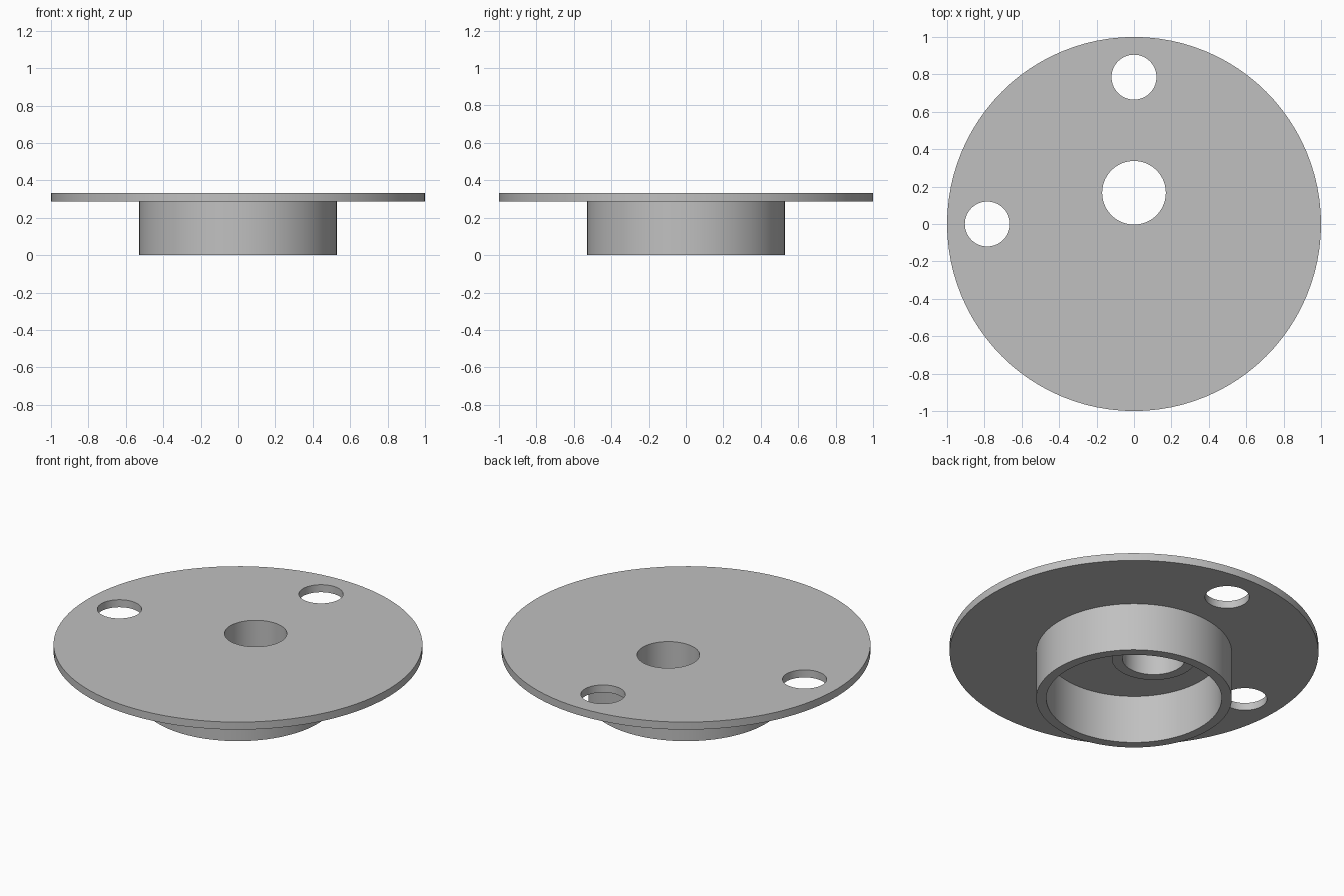
import bpy
import bmesh
from math import radians

cube = bpy.data.objects.get("Cube")
if cube:
    bpy.data.objects.remove(cube, do_unlink=True)

SEGMENTS = 96
PLATE_BOTTOM, PLATE_TOP = 0.288, 0.333
BORE_Y, BORE_RADIUS = 0.167, 0.17
BOLT_OFFSET, BOLT_RADIUS = 0.785, 0.12

grey = bpy.data.materials.new("plain grey")
grey.use_nodes = True
grey.diffuse_color = (0.53, 0.53, 0.53, 1)
grey.node_tree.nodes["Principled BSDF"].inputs["Base Color"].default_value = grey.diffuse_color


def disc(name, radius, z0, z1, x=0, y=0):
    """Upright solid cylinder between two heights."""
    bpy.ops.mesh.primitive_cylinder_add(
        vertices=SEGMENTS, radius=radius, depth=z1 - z0, location=(x, y, (z0 + z1) / 2))
    obj = bpy.context.object
    obj.name = name
    obj.data.materials.append(grey)
    return obj


def drill(target, radius, x, y):
    """Cut a round through hole and discard the cutter."""
    cutter = disc("hole_cutter", radius, -0.2, 0.6, x, y)
    cutter.hide_render = True
    cut = target.modifiers.new("hole", 'BOOLEAN')
    cut.operation = 'DIFFERENCE'
    cut.solver = 'EXACT'
    cut.object = cutter
    bpy.context.view_layer.objects.active = target
    bpy.ops.object.modifier_apply(modifier=cut.name)
    bpy.data.objects.remove(cutter, do_unlink=True)


def tube(name, outer, inner, z0, z1, y=0):
    """Ring with a rectangular section, spun about its own axis."""
    bm = bmesh.new()
    section = [bm.verts.new((r, 0, z)) for r, z in
               ((inner, z0), (outer, z0), (outer, z1), (inner, z1))]
    edges = [bm.edges.new((section[i], section[(i + 1) % 4])) for i in range(4)]
    bmesh.ops.spin(bm, geom=section + edges, cent=(0, 0, 0), axis=(0, 0, 1),
                   angle=radians(360), steps=SEGMENTS, use_duplicate=False)
    bmesh.ops.remove_doubles(bm, verts=bm.verts, dist=0.0001)
    bmesh.ops.recalc_face_normals(bm, faces=bm.faces)
    mesh = bpy.data.meshes.new(name)
    bm.to_mesh(mesh)
    bm.free()
    mesh.materials.append(grey)
    obj = bpy.data.objects.new(name, mesh)
    obj.location.y = y
    bpy.context.collection.objects.link(obj)
    return obj


# Wide flange plate with an off-centre bore and two bolt holes
plate = disc("flange_plate", 1.0, PLATE_BOTTOM, PLATE_TOP)
drill(plate, BORE_RADIUS, 0, BORE_Y)
drill(plate, BOLT_RADIUS, -BOLT_OFFSET, 0)
drill(plate, BOLT_RADIUS, 0, BOLT_OFFSET)

# Hollow collar below the plate, and the short boss around the bore
collar = tube("collar", 0.53, 0.475, 0, PLATE_BOTTOM)
boss = tube("bore_boss", 0.228, BORE_RADIUS, 0.175, PLATE_BOTTOM, BORE_Y)

# Smooth round walls with crisp rims
bpy.ops.object.select_all(action='DESELECT')
for part in (plate, collar, boss):
    part.select_set(True)
bpy.context.view_layer.objects.active = plate
bpy.ops.object.shade_smooth_by_angle(angle=radians(30))
